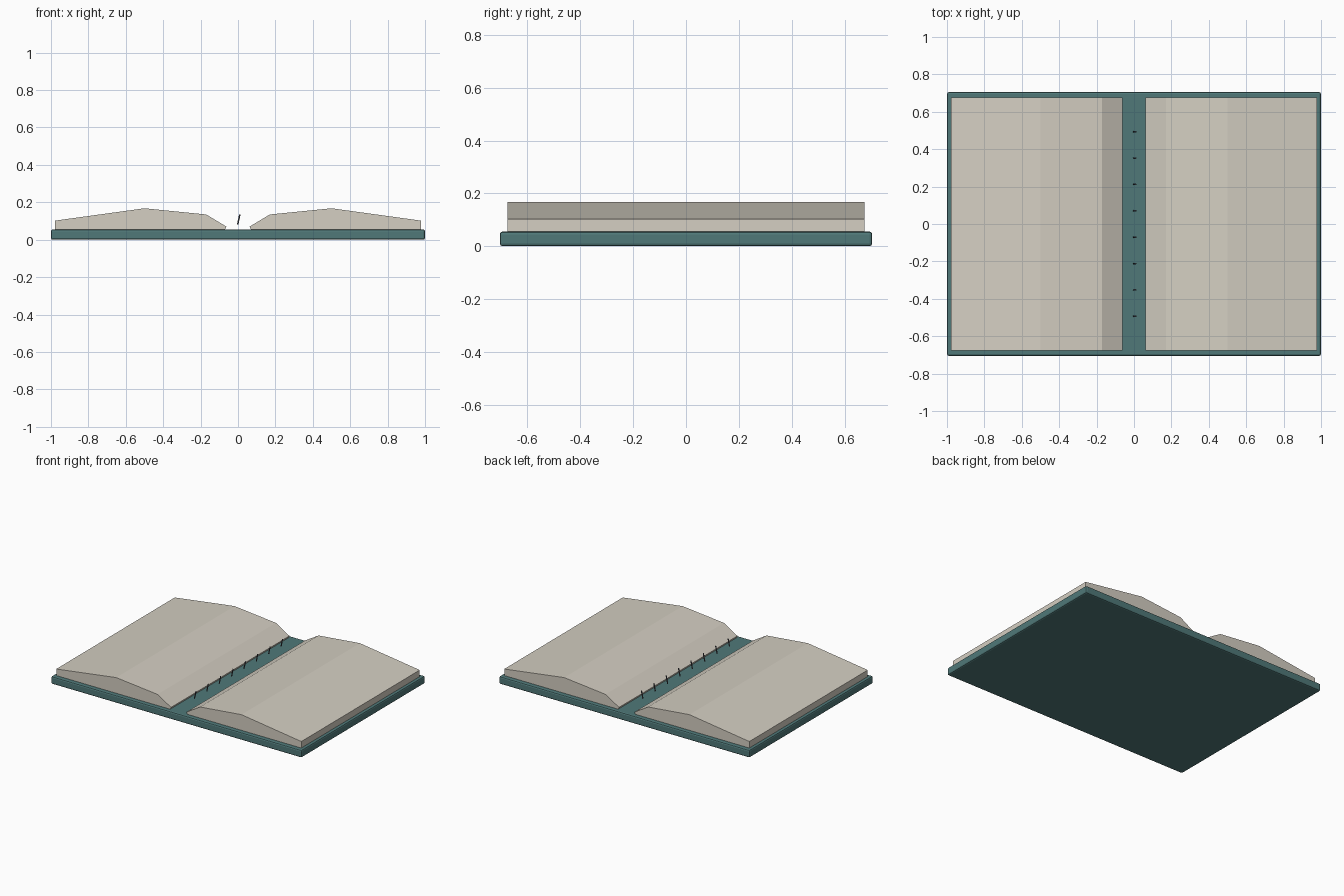
import bpy, bmesh
from math import radians

old = bpy.data.objects.get("Cube")
if old:
    bpy.data.objects.remove(old, do_unlink=True)


def material(name, rgb):
    m = bpy.data.materials.new(name)
    m.use_nodes = True
    m.diffuse_color = (*rgb, 1)
    m.node_tree.nodes["Principled BSDF"].inputs["Base Color"].default_value = (*rgb, 1)
    return m


teal = material("teal cloth", (0.08, 0.19, 0.19))
paper = material("cream paper", (0.66, 0.62, 0.54))
thread = material("grey thread", (0.10, 0.10, 0.12))


def add_mesh(name, bm, mat):
    bmesh.ops.recalc_face_normals(bm, faces=bm.faces)
    mesh = bpy.data.meshes.new(name)
    bm.to_mesh(mesh)
    bm.free()
    mesh.materials.append(mat)
    ob = bpy.data.objects.new(name, mesh)
    bpy.context.collection.objects.link(ob)
    return ob


# Hard cover lying open, with softened edges
COVER = (2.0, 1.41, 0.055)
bm = bmesh.new()
bmesh.ops.create_cube(bm, size=1)
bmesh.ops.scale(bm, vec=COVER, verts=bm.verts)
bmesh.ops.translate(bm, vec=(0, 0, COVER[2] / 2), verts=bm.verts)
cover = add_mesh("cover", bm, teal)
bevel = cover.modifiers.new("soft edges", "BEVEL")
bevel.width = 0.01
bevel.segments = 2

# Two page blocks, mirrored about the gutter
PROFILE = [(0.07, 0.053), (0.062, 0.07), (0.17, 0.135),
           (0.5, 0.168), (0.978, 0.102), (0.978, 0.053)]
HALF_DEPTH = 0.675
for name, side in (("left_pages", 1), ("right_pages", -1)):
    bm = bmesh.new()
    end = bm.faces.new([bm.verts.new((side * x, -HALF_DEPTH, z)) for x, z in PROFILE])
    ext = bmesh.ops.extrude_face_region(bm, geom=[end])
    moved = [v for v in ext["geom"] if isinstance(v, bmesh.types.BMVert)]
    bmesh.ops.translate(bm, vec=(0, 2 * HALF_DEPTH, 0), verts=moved)
    add_mesh(name, bm, paper)

# Row of leaning binding stitches along the gutter
for i in range(8):
    bpy.ops.mesh.primitive_cylinder_add(
        vertices=8, radius=0.004, depth=0.055,
        location=(0.004, 0.141 * (i - 3.5), 0.108),
        rotation=(0, radians(12), 0))
    stitch = bpy.context.object
    stitch.name = f"binding_stitch_{i + 1}"
    stitch.data.materials.append(thread)
    bpy.ops.object.shade_smooth_by_angle()
